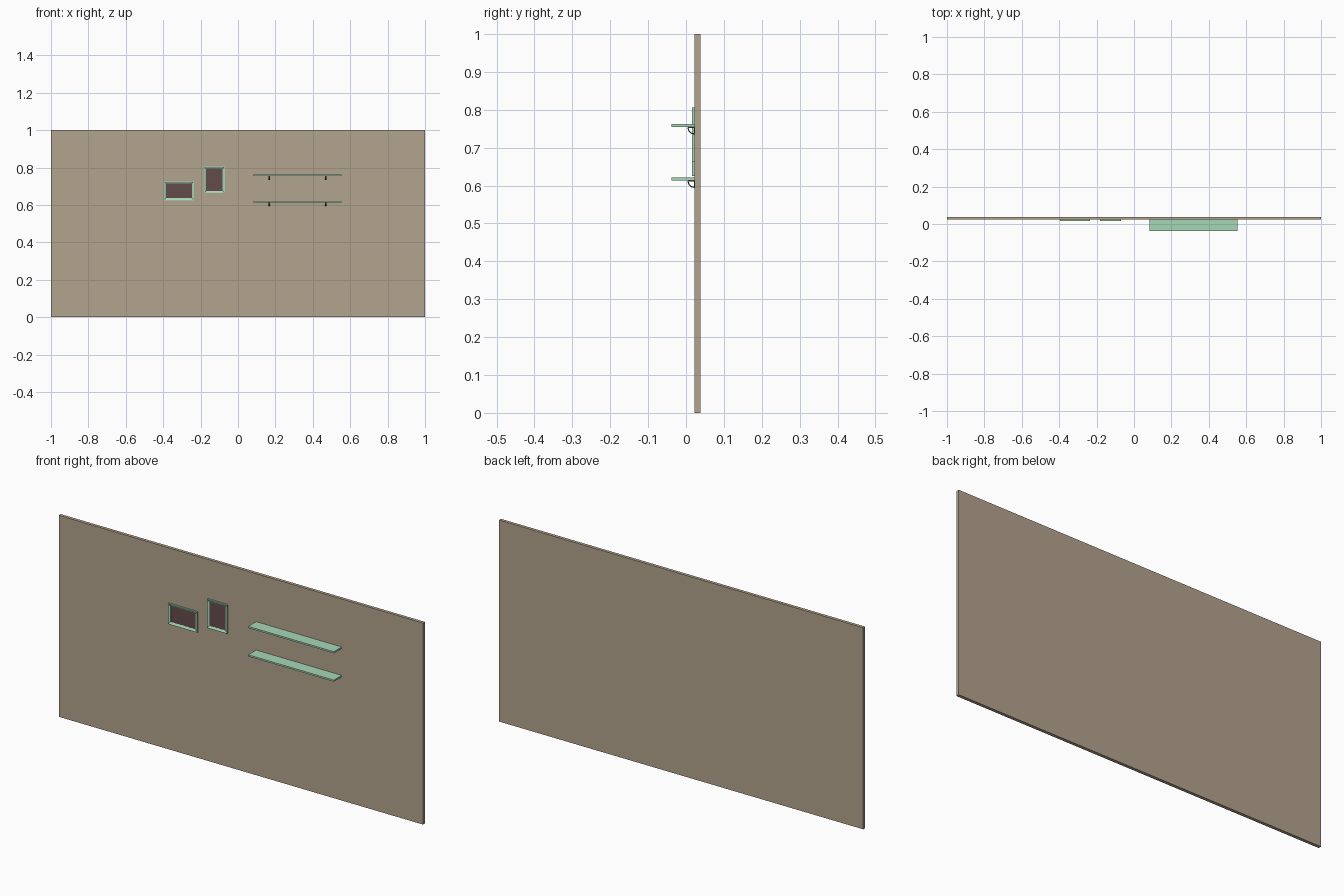
import bpy, bmesh, math

if "Cube" in bpy.data.objects:
    bpy.data.objects.remove(bpy.data.objects["Cube"])

def material(name, rgb):
    m = bpy.data.materials.new(name)
    m.diffuse_color = (*rgb, 1)
    m.use_nodes = True
    m.node_tree.nodes["Principled BSDF"].inputs["Base Color"].default_value = m.diffuse_color
    return m

WALL = material("wall_tan", (0.45, 0.37, 0.27))
MINT = material("mint_paint", (0.38, 0.68, 0.47))
ART = material("picture_brown", (0.13, 0.07, 0.07))
METAL = material("dark_metal", (0.05, 0.05, 0.04))
WALL_Y = 0.023          # front surface of the wall

def finish(name, bm, mat):
    bmesh.ops.recalc_face_normals(bm, faces=bm.faces)
    me = bpy.data.meshes.new(name)
    bm.to_mesh(me)
    bm.free()
    me.materials.append(mat)
    ob = bpy.data.objects.new(name, me)
    bpy.context.collection.objects.link(ob)
    return ob

def add_box(bm, lo, hi):
    verts = bmesh.ops.create_cube(bm, size=1)["verts"]
    for v in verts:
        for i in range(3):
            v.co[i] = lo[i] if v.co[i] < 0 else hi[i]

def box(name, lo, hi, mat):
    bm = bmesh.new()
    add_box(bm, lo, hi)
    return finish(name, bm, mat)

def frame(name, x0, x1, z0, z1):
    # mitred border: (inset, y) profile swept round the rectangle
    profile = [(0, WALL_Y), (0, 0.0155), (0.003, 0.0155), (0.012, 0.0205), (0.012, WALL_Y)]
    bm = bmesh.new()
    loops = [[bm.verts.new(c) for c in ((x0 + d, y, z0 + d), (x1 - d, y, z0 + d),
                                        (x1 - d, y, z1 - d), (x0 + d, y, z1 - d))]
             for d, y in profile]
    for k, a in enumerate(loops):
        b = loops[(k + 1) % len(loops)]
        for i in range(4):
            j = (i + 1) % 4
            bm.faces.new((a[i], a[j], b[j], b[i]))
    finish(name, bm, MINT)
    # picture panel inside the border
    box(name + "_picture", (x0 + 0.011, 0.0212, z0 + 0.011), (x1 - 0.011, WALL_Y, z1 - 0.011), ART)

def bracket(name, x, z):
    # flat plates against shelf and wall, joined by a curved brace
    w, t, r = 0.004, 0.002, 0.018
    bm = bmesh.new()
    add_box(bm, (x - w, WALL_Y - r, z - t), (x + w, WALL_Y, z))
    add_box(bm, (x - w, WALL_Y - t, z - r - 0.001), (x + w, WALL_Y, z - t))
    n = 8
    rings = []
    for i in range(n + 1):
        a = math.pi + math.pi / 2 * i / n
        rings.append([bm.verts.new((x + sx * w, WALL_Y - t / 2 + q * math.cos(a), z - t / 2 + q * math.sin(a)))
                      for sx, q in ((-1, r - 0.003), (1, r - 0.003), (1, r), (-1, r))])
    for a, b in zip(rings, rings[1:]):
        for i in range(4):
            j = (i + 1) % 4
            bm.faces.new((a[i], a[j], b[j], b[i]))
    bm.faces.new(rings[0])
    bm.faces.new(rings[-1])
    finish(name, bm, METAL)

# wall panel
box("wall", (-1, WALL_Y, 0), (1, 0.0385, 1), WALL)

# two shelves, each on a pair of brackets
for label, z in (("upper", 0.754), ("lower", 0.613)):
    box(label + "_shelf", (0.083, -0.0385, z), (0.553, WALL_Y, z + 0.008), MINT)
    for side, x in (("left", 0.168), ("right", 0.468)):
        bracket(f"{label}_{side}_bracket", x, z)

# two picture frames
frame("wide_frame", -0.396, -0.235, 0.625, 0.727)
frame("tall_frame", -0.182, -0.070, 0.663, 0.806)
